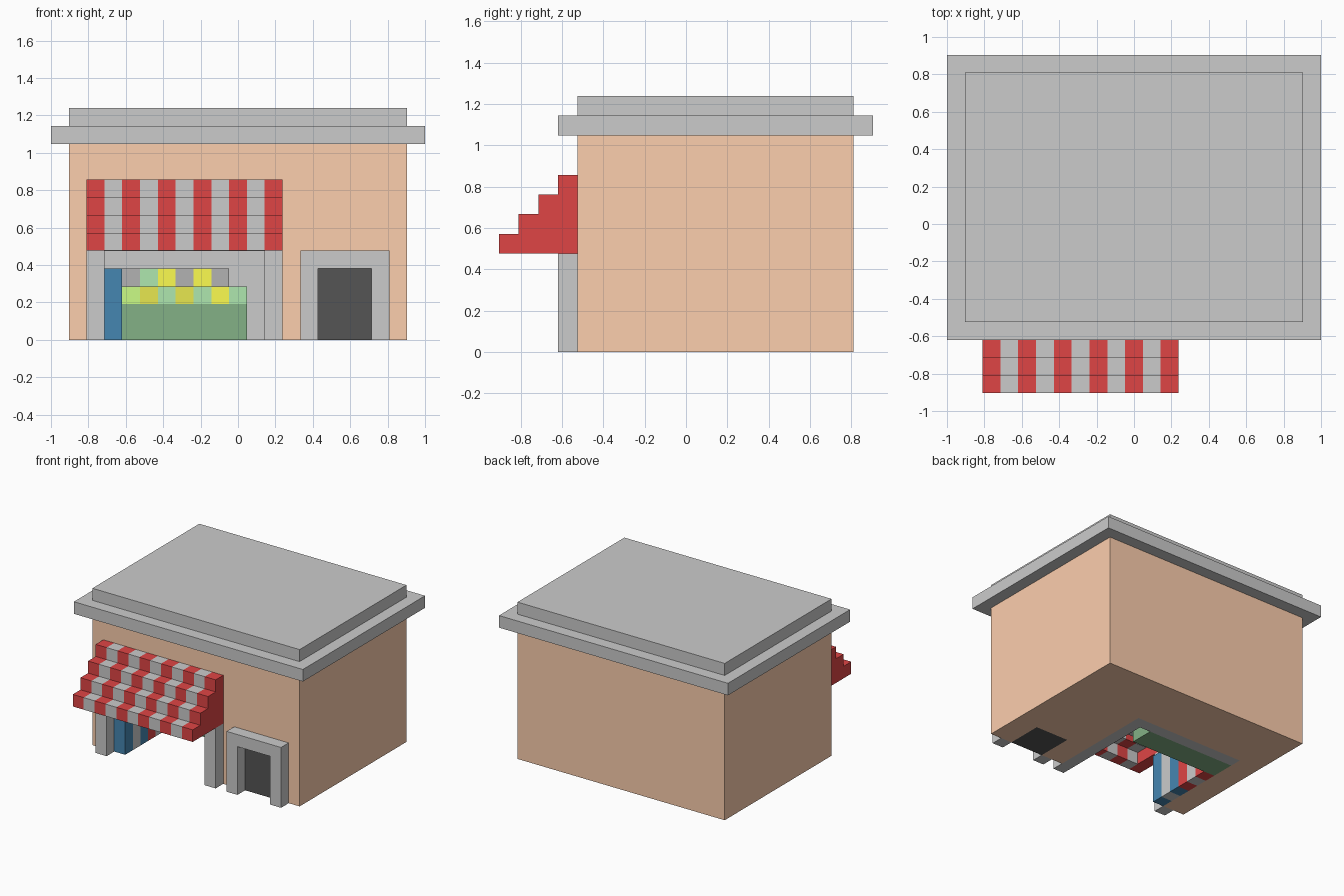
import bpy, bmesh

if "Cube" in bpy.data.objects:
    bpy.data.objects.remove(bpy.data.objects["Cube"])

U = 2 / 21  # one block


def mat(name, r, g, b):
    m = bpy.data.materials.new(name)
    m.diffuse_color = (r, g, b, 1)
    m.use_nodes = True
    m.node_tree.nodes["Principled BSDF"].inputs["Base Color"].default_value = m.diffuse_color
    return m


ORANGE = mat("orange_wall", 0.98, 0.62, 0.42)
RED = mat("red", 0.74, 0.06, 0.06)
BLUE = mat("blue", 0.06, 0.24, 0.44)
GREEN = mat("dark_green", 0.23, 0.44, 0.24)
BLACK = mat("black", 0.09, 0.09, 0.09)
LIME = mat("lime", 0.60, 0.98, 0.24)
LEAF = mat("leaf_green", 0.43, 0.80, 0.43)
YELLOW = mat("yellow", 0.98, 0.98, 0.08)
OLIVE = mat("olive", 0.80, 0.80, 0.08)
DARK = mat("dark_grey", 0.45, 0.45, 0.45)


def blocks(name, boxes, material=None):
    """Boxes given as block ranges (x0, x1, y0, y1, z0, z1)."""
    bm = bmesh.new()
    for x0, x1, y0, y1, z0, z1 in boxes:
        r = bmesh.ops.create_cube(bm, size=1)
        for v in r["verts"]:
            v.co.x = -1 + U * (x1 if v.co.x > 0 else x0)
            v.co.y = -9.5 * U + U * (y1 if v.co.y > 0 else y0)
            v.co.z = U * (z1 if v.co.z > 0 else z0)
    me = bpy.data.meshes.new(name)
    bm.to_mesh(me)
    bm.free()
    ob = bpy.data.objects.new(name, me)
    bpy.context.collection.objects.link(ob)
    if material:
        me.materials.append(material)
    return ob


# Building with the shop alcove and doorway cut out
body = blocks("building", [(1, 20, 4, 18, 0, 11)], ORANGE)
for name, box in (("alcove_cutter", (3, 13, 3, 13, -1, 5)),
                  ("door_cutter", (15, 18, 3, 7, -1, 4))):
    cutter = blocks(name, [box])
    cutter.hide_render = True
    cutter.hide_set(True)
    mod = body.modifiers.new(name, "BOOLEAN")
    mod.operation = "DIFFERENCE"
    mod.solver = "EXACT"
    mod.object = cutter

# Roof
blocks("roof_cornice", [(0, 21, 3, 19, 11, 12)])
blocks("roof_top", [(1, 20, 4, 18, 12, 13)])

# Door and its frame
blocks("door", [(15, 18, 4, 7, 0, 4)], BLACK)
blocks("door_frame", [(14, 15, 3, 4, 0, 5), (18, 19, 3, 4, 0, 5),
                      (15, 18, 3, 4, 4, 5)])

# Alcove posts and lining
blocks("left_post", [(2, 3, 3, 4, 0, 5)])
blocks("right_alcove_wall", [(12, 13, 3, 13, 0, 5)])
blocks("alcove_back", [(3, 12, 12, 13, 0, 5)])
blocks("alcove_ceiling", [(3, 12, 4, 12, 4.97, 5)])

# Striped awning: stepped shell with closed ends
for i in range(11):
    x = 2 + i
    if i in (0, 10):
        steps = [(x, x + 1, k, 4, 5 + k, 6 + k) for k in range(4)]
    else:
        steps = [(x, x + 1, k, k + 1, 5 + k, 6 + k) for k in range(4)]
    blocks(f"awning_stripe_{i}", steps, RED if i % 2 == 0 else None)

# Drink cabinets along the left side
for i, m in enumerate((BLUE, None, BLUE, RED, None, RED)):
    blocks(f"drink_cabinet_{i}", [(3, 4, 4 + i, 5 + i, 0, 4)], m)

# Fruit stand with two stepped rows of produce
blocks("fruit_stand", [(3, 11, 10, 12, 0, 2), (3, 10, 11, 12, 2, 3)], GREEN)
for i, m in enumerate((LIME, OLIVE, LEAF, OLIVE, LEAF, YELLOW, LEAF)):
    blocks(f"front_fruit_{i}", [(4 + i, 5 + i, 10, 11, 2, 3)], m)
for i, m in enumerate((DARK, LEAF, YELLOW, DARK, YELLOW, DARK)):
    blocks(f"back_fruit_{i}", [(4 + i, 5 + i, 11, 12, 3, 4)], m)
